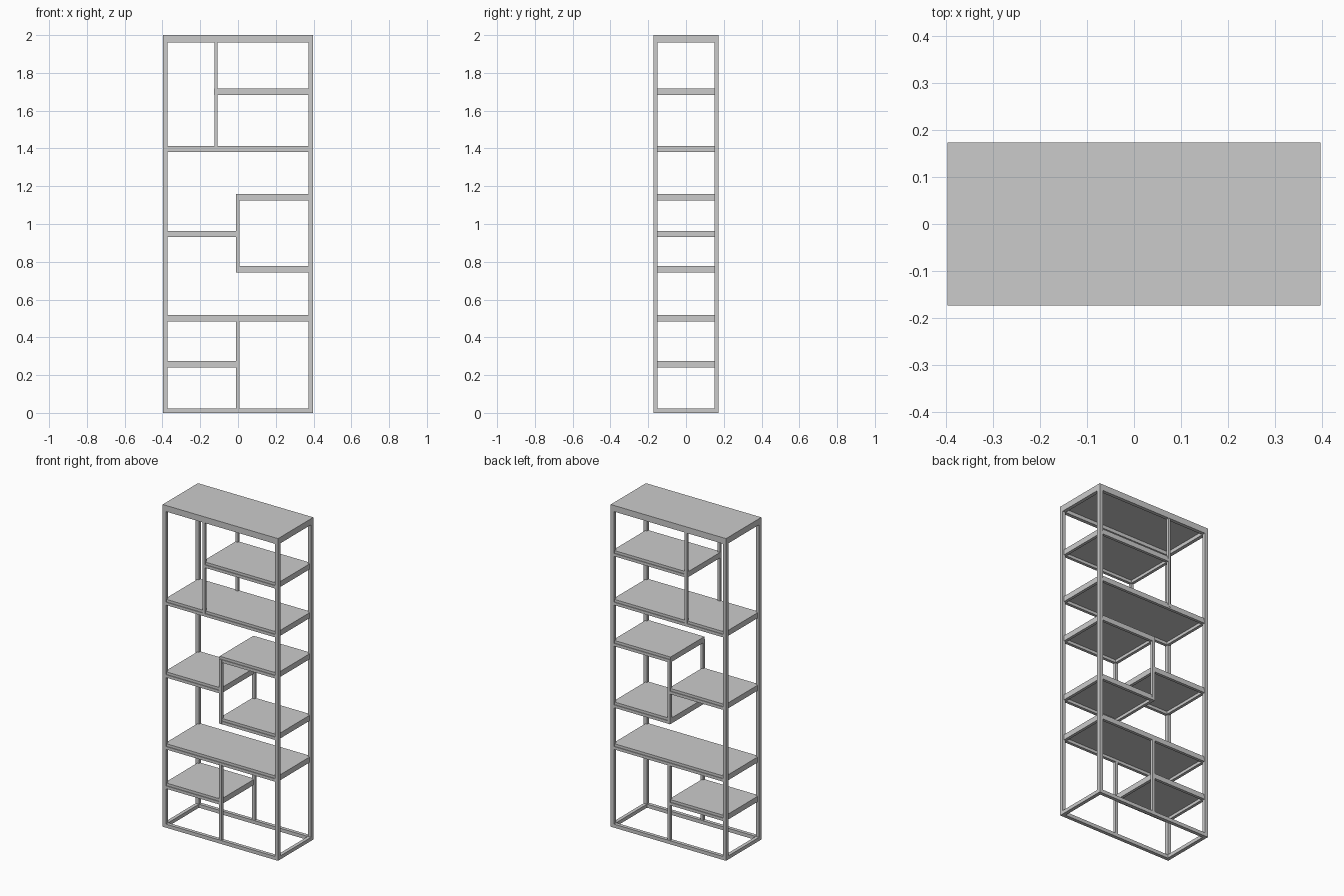
import bpy

if "Cube" in bpy.data.objects:
    bpy.data.objects.remove(bpy.data.objects["Cube"])

HX, HY = 0.396, 0.173      # outer half width and depth
TUBE, THIN, BOARD = 0.022, 0.018, 0.016


def box(name, x0, x1, y0, y1, z0, z1):
    bpy.ops.mesh.primitive_cube_add(size=1, location=((x0 + x1) / 2, (y0 + y1) / 2, (z0 + z1) / 2))
    ob = bpy.context.object
    ob.name = name
    ob.scale = (x1 - x0, y1 - y0, z1 - z0)
    bpy.ops.object.transform_apply(location=False, rotation=False, scale=True)
    return ob


def ring(name, x0, x1, hy, z0, z1, t):
    # rectangular tube frame: two long rails and two cross rails
    for tag, s in (("front", -1), ("back", 1)):
        ya, yb = sorted((s * hy, s * (hy - t)))
        box(f"{name}_{tag}_rail", x0, x1, ya, yb, z0, z1)
    box(f"{name}_left_rail", x0, x0 + t, -hy + t, hy - t, z0, z1)
    box(f"{name}_right_rail", x1 - t, x1, -hy + t, hy - t, z0, z1)


def posts(name, x, w, hy, z0, z1):
    # matching front and back uprights
    for tag, s in (("front", -1), ("back", 1)):
        ya, yb = sorted((s * hy, s * (hy - w)))
        box(f"{name}_{tag}", x - w / 2, x + w / 2, ya, yb, z0, z1)


# corner legs
for side, s in (("left", -1), ("right", 1)):
    posts(f"{side}_leg", s * (HX - TUBE / 2), TUBE, HY, 0, 2 - BOARD)

# base and top frames, top board
ring("base", -HX, HX, HY, 0, TUBE, TUBE)
ring("top", -HX, HX, HY, 2 - BOARD - TUBE, 2 - BOARD, TUBE)
box("top_board", -HX, HX, -HY, HY, 2 - BOARD, 2)

# shelves: name, left x, right x, top z
E = 0.386
shelves = [
    ("upper_right_shelf", -0.126, E, 1.717),
    ("upper_shelf", -E, E, 1.414),
    ("box_top_shelf", -0.01, E, 1.159),
    ("middle_left_shelf", -E, 0.0, 0.964),
    ("box_bottom_shelf", -0.01, E, 0.777),
    ("lower_shelf", -E, E, 0.518),
    ("lower_left_shelf", -E, 0.0, 0.274),
]
for name, x0, x1, z in shelves:
    box(name + "_board", x0, x1, -0.166, 0.166, z - BOARD, z)
    ring(name, x0, x1, 0.17, z - BOARD - THIN, z - BOARD, THIN)

# dividers
posts("upper_divider", -0.117, 0.017, 0.171, 1.39, 1.97)
posts("box_divider", -0.001, THIN, 0.171, 0.743, 1.143)
posts("lower_divider", -0.001, THIN, 0.171, 0.0, 0.49)
